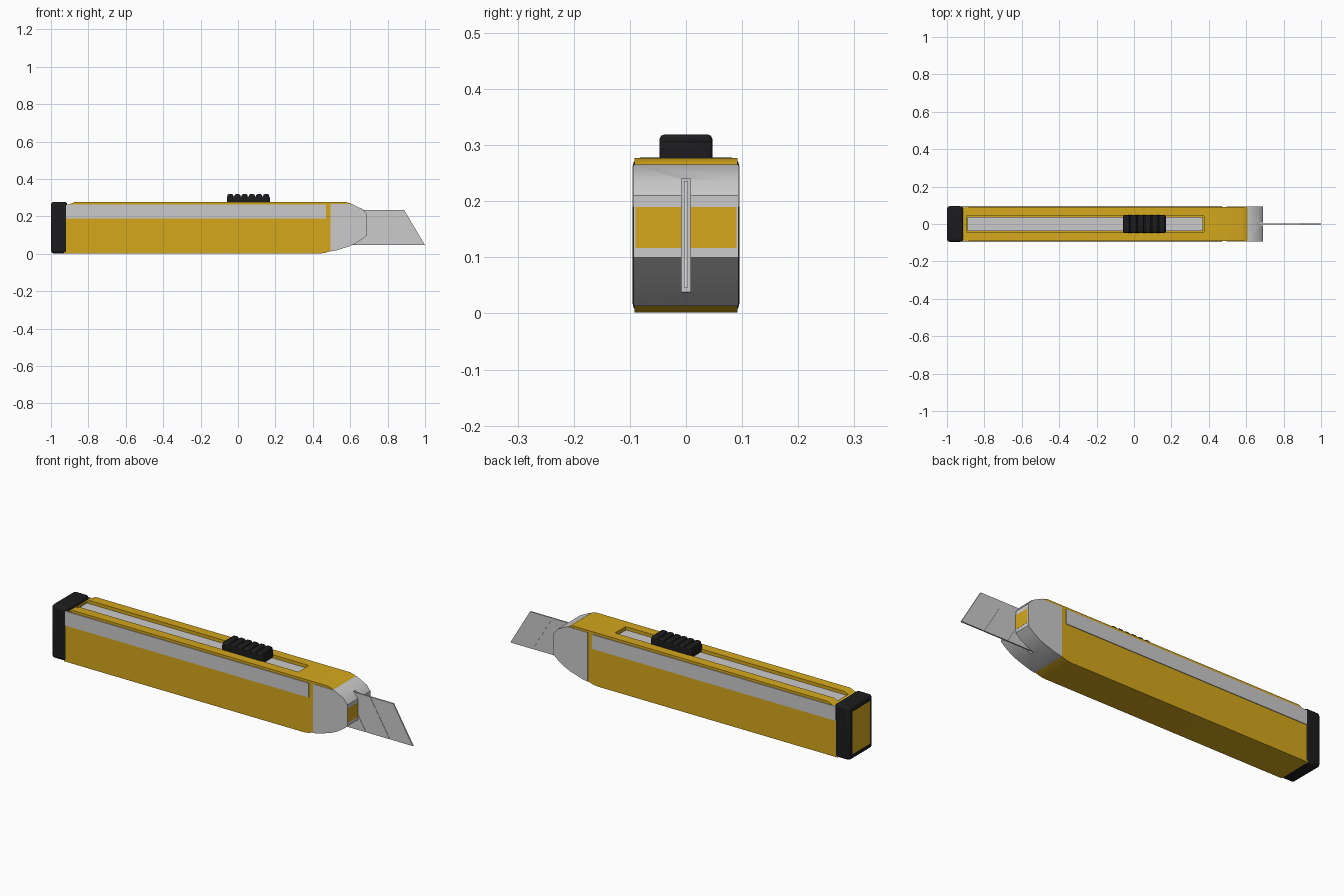
import bpy, bmesh
from mathutils import Vector

if "Cube" in bpy.data.objects:
    bpy.data.objects.remove(bpy.data.objects["Cube"])


def material(name, rgb):
    m = bpy.data.materials.new(name)
    m.diffuse_color = (*rgb, 1)
    m.use_nodes = True
    m.node_tree.nodes["Principled BSDF"].inputs["Base Color"].default_value = m.diffuse_color
    return m


YELLOW = material("yellow_plastic", (0.66, 0.39, 0.012))
BLACK = material("black_rubber", (0.012, 0.012, 0.013))


def finish(name, bm, mat=None, bevel=0, segments=2):
    bmesh.ops.recalc_face_normals(bm, faces=bm.faces)
    mesh = bpy.data.meshes.new(name)
    bm.to_mesh(mesh)
    bm.free()
    ob = bpy.data.objects.new(name, mesh)
    bpy.context.collection.objects.link(ob)
    if mat:
        mesh.materials.append(mat)
    if bevel:
        b = ob.modifiers.new("edges", 'BEVEL')
        b.width, b.segments = bevel, segments
    return ob


def extrude_profile(name, pts, half, **kw):
    """Extrude an (x, z) outline across y from -half to half."""
    bm = bmesh.new()
    face = bm.faces.new([bm.verts.new((x, -half, z)) for x, z in pts])
    new = bmesh.ops.extrude_face_region(bm, geom=[face])["geom"]
    bmesh.ops.translate(bm, vec=(0, 2 * half, 0),
                        verts=[v for v in new if isinstance(v, bmesh.types.BMVert)])
    return finish(name, bm, **kw)


def box(name, lo, hi, **kw):
    bm = bmesh.new()
    bmesh.ops.create_cube(bm, size=1)
    lo, hi = Vector(lo), Vector(hi)
    for v in bm.verts:
        v.co = (lo + hi) / 2 + v.co * (hi - lo)
    return finish(name, bm, **kw)


def cut(ob, cutter):
    cutter.hide_render = True
    cutter.hide_viewport = True
    m = ob.modifiers.new("cut", 'BOOLEAN')
    m.operation, m.object, m.solver = 'DIFFERENCE', cutter, 'EXACT'


# handle body with a tongue over the nose
body = extrude_profile("handle_body", [
    (-0.93, 0.002), (0.44, 0.002), (0.465, 0.005), (0.5, 0.016), (0.5, 0.262),
    (0.612, 0.262), (0.60, 0.271), (0.575, 0.277), (-0.875, 0.277),
    (-0.915, 0.258), (-0.93, 0.258)], 0.092, mat=YELLOW)
cut(body, box("slot_cutter", (-0.895, -0.043, 0.25), (0.375, 0.043, 0.3)))

# metal rail in the top slot
box("top_rail", (-0.89, -0.038, 0.245), (0.37, 0.038, 0.263))

# side strips
for side, s in (("front", -1), ("back", 1)):
    y0, y1 = sorted((s * 0.088, s * 0.0955))
    box(side + "_side_strip", (-0.92, y0, 0.19), (0.47, y1, 0.264))

# tapered metal nose with a blade slot
nose = extrude_profile("metal_nose", [
    (0.495, 0.013), (0.525, 0.018), (0.595, 0.040), (0.63, 0.056),
    (0.66, 0.075), (0.69, 0.10), (0.69, 0.21), (0.668, 0.238),
    (0.612, 0.2655), (0.495, 0.2655)], 0.094)
cut(nose, box("blade_slot_cutter", (0.58, -0.008, 0.038), (0.8, 0.008, 0.24)))

# yellow core showing at the nose tip, either side of the slot
for side, s in (("front", -1), ("back", 1)):
    y0, y1 = sorted((s * 0.008, s * 0.09))
    box(side + "_nose_core", (0.68, y0, 0.117), (0.6906, y1, 0.19), mat=YELLOW)

# blade: thin core plate plus snap-off segments separated by score lines
Z0, Z1, LEAN = 0.046, 0.235, 0.112
extrude_profile("blade_core", [(0.55, Z0), (0.99, Z0), (0.99 - LEAN, Z1), (0.55, Z1)], 0.0022)
ends = [0.60, 0.735, 0.87, 1.0]
for i in range(3):
    a = ends[i] + 0.002
    b = ends[i + 1] - (0.002 if i < 2 else 0)
    extrude_profile("blade_segment_%d" % (i + 1), [
        (a, Z0), (b, Z0), (b - LEAN, Z1), (a - LEAN, Z1)], 0.0036)

# end cap with inset end panel
box("end_cap", (-1.0, -0.095, 0.002), (-0.913, 0.095, 0.278), mat=BLACK, bevel=0.015, segments=3)
box("end_cap_panel", (-1.0005, -0.07, 0.03), (-0.99, 0.07, 0.25), mat=YELLOW)

# thumb slider with ridges
box("slider_base", (-0.06, -0.047, 0.262), (0.17, 0.047, 0.307), mat=BLACK, bevel=0.006)
for i in range(6):
    x = -0.041 + i * 0.0384
    box("slider_ridge_%d" % (i + 1), (x - 0.016, -0.047, 0.285), (x + 0.016, 0.047, 0.319),
        mat=BLACK, bevel=0.008)

# smooth shading with crisp edges
bpy.ops.object.select_all(action='DESELECT')
for ob in bpy.context.scene.objects:
    if not ob.hide_render:
        ob.select_set(True)
        bpy.context.view_layer.objects.active = ob
bpy.ops.object.shade_smooth_by_angle(angle=0.5)
